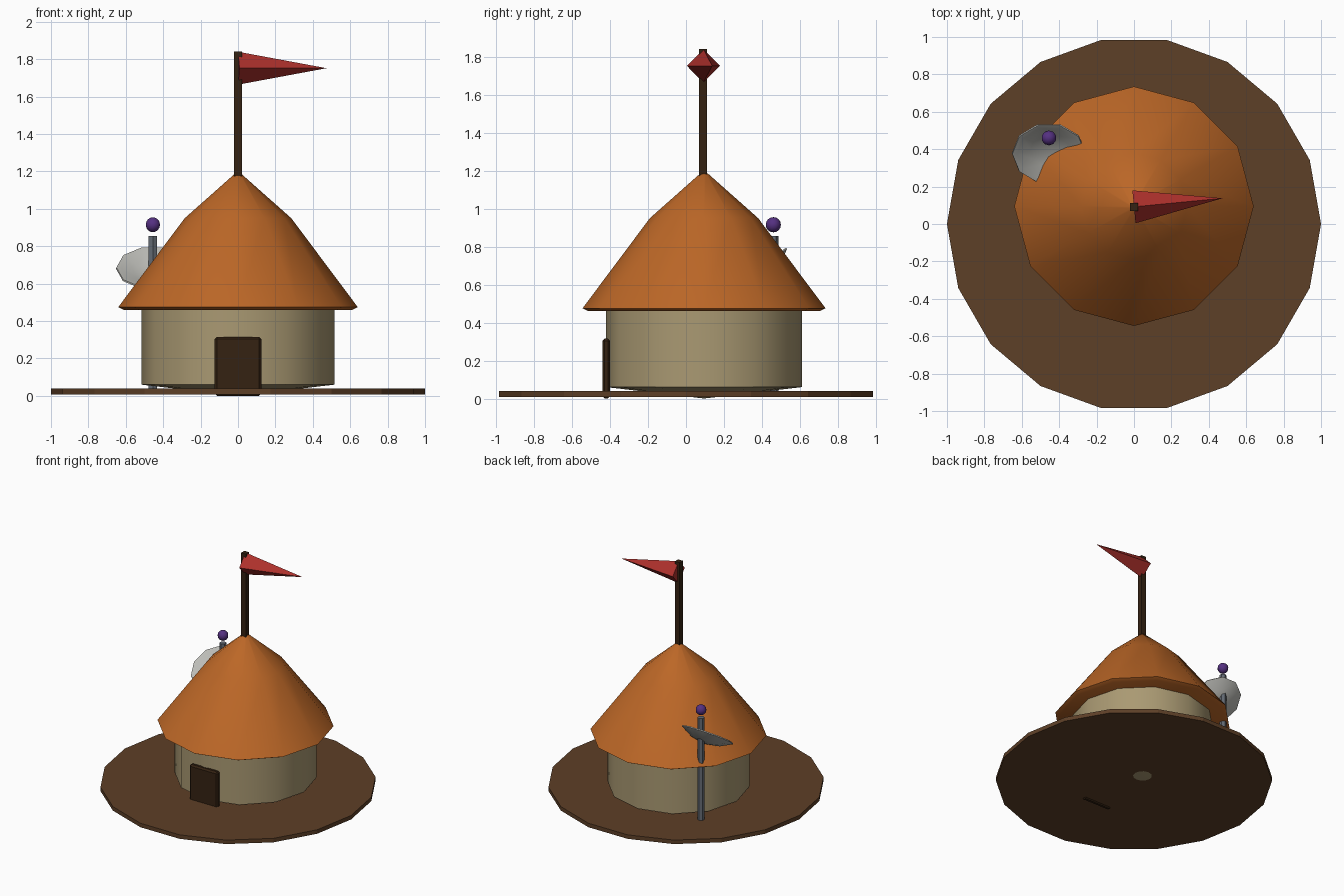
import bpy, bmesh, math
from mathutils import Matrix, Vector

if "Cube" in bpy.data.objects:
    bpy.data.objects.remove(bpy.data.objects["Cube"])


def material(name, rgb):
    m = bpy.data.materials.new(name)
    m.diffuse_color = (*rgb, 1)
    m.use_nodes = True
    m.node_tree.nodes["Principled BSDF"].inputs["Base Color"].default_value = m.diffuse_color
    return m


EARTH = material("earth", (0.11, 0.05, 0.02))
PLASTER = material("plaster", (0.40, 0.32, 0.17))
THATCH = material("thatch", (0.50, 0.135, 0.02))
DARK_WOOD = material("dark_wood", (0.035, 0.016, 0.006))
RED = material("red", (0.42, 0.03, 0.025))
METAL = material("metal", (0.13, 0.15, 0.18))
DISH = material("dish", (0.5, 0.5, 0.47))
PURPLE = material("purple", (0.09, 0.03, 0.22))


def finish(name, bm, mat, matrix=Matrix(), smooth=None):
    """Turn a bmesh into a named object with material and shading."""
    bmesh.ops.recalc_face_normals(bm, faces=bm.faces[:])
    me = bpy.data.meshes.new(name)
    bm.to_mesh(me)
    bm.free()
    me.transform(matrix)
    ob = bpy.data.objects.new(name, me)
    bpy.context.collection.objects.link(ob)
    me.materials.append(mat)
    if smooth:
        bpy.ops.object.select_all(action='DESELECT')
        ob.select_set(True)
        bpy.context.view_layer.objects.active = ob
        bpy.ops.object.shade_smooth_by_angle(angle=math.radians(smooth))
    return ob


def lathe(name, profile, sides, mat, matrix=Matrix(), smooth=None, turn=0):
    """Revolve (radius, z) points around z; radius 0 closes to a point."""
    bm = bmesh.new()
    rings = []
    for r, z in profile:
        n = sides if r > 0 else 1
        rings.append([bm.verts.new((r * math.cos(turn + math.tau * i / sides),
                                    r * math.sin(turn + math.tau * i / sides), z))
                      for i in range(n)])
    for a, b in zip(rings, rings[1:]):
        for i in range(sides):
            j = (i + 1) % sides
            face = [a[i % len(a)], a[j % len(a)], b[j % len(b)], b[i % len(b)]]
            bm.faces.new(list(dict.fromkeys(face)))
    return finish(name, bm, mat, matrix, smooth)


def box(name, center, size, mat, bevel=0):
    bm = bmesh.new()
    bmesh.ops.create_cube(bm, size=1, matrix=Matrix.Translation(center) @ Matrix.Diagonal((*size, 1)))
    if bevel:
        bmesh.ops.bevel(bm, geom=bm.edges[:], offset=bevel, segments=1, affect='EDGES')
    return finish(name, bm, mat)


HUT_Y = 0.095
hut = Matrix.Translation((0, HUT_Y, 0))

# Ground disc
lathe("ground_disc", [(0, 0.008), (1, 0.008), (1, 0.04), (0, 0.04)], 18, EARTH)

# Round wall, its underside just poking through the disc
lathe("wall", [(0, 0), (0.515, 0.06), (0.515, 0.48), (0, 0.48)], 12, PLASTER, hut, 40)

# Thatched roof
lathe("roof", [(0, 0.46), (0.61, 0.46), (0.64, 0.475), (0.285, 0.95), (0.02, 1.185), (0, 1.19)],
      12, THATCH, hut, 40)

# Door
box("door", (0, -0.42, 0.158), (0.25, 0.042, 0.315), DARK_WOOD, 0.012)

# Flag pole and four-sided pennant
box("flag_pole", (0, HUT_Y - 0.005, 1.49), (0.042, 0.042, 0.70), DARK_WOOD)
flag = (Matrix.Translation((0, 0.092, 1.752)) @ Matrix.Rotation(math.radians(5.5), 4, 'Z')
        @ Matrix.Rotation(math.pi / 2, 4, 'Y'))
lathe("pennant", [(0, 0), (0.088, 0), (0, 0.476)], 4, RED, flag)

# Antenna post with floating ball
post = Matrix.Translation((-0.455, 0.46, 0))
lathe("antenna_post", [(0, 0.02), (0.026, 0.02), (0.026, 0.855), (0, 0.855)], 6, METAL, post,
      turn=math.pi / 6)
bm = bmesh.new()
bmesh.ops.create_uvsphere(bm, u_segments=10, v_segments=8, radius=0.04)
finish("antenna_ball", bm, PURPLE, Matrix.Translation((-0.455, 0.46, 0.915)), 60)

# Shallow dish tilted to the front
tilt = Matrix.Translation((-0.455, 0.374, 0.687)) @ Matrix.Rotation(math.radians(35), 4, 'X')
lathe("dish", [(0, -0.075), (0.11, -0.055), (0.198, -0.008), (0.195, 0.0), (0.17, -0.005),
               (0.10, -0.035), (0, -0.05)], 10, DISH, tilt, 40)
